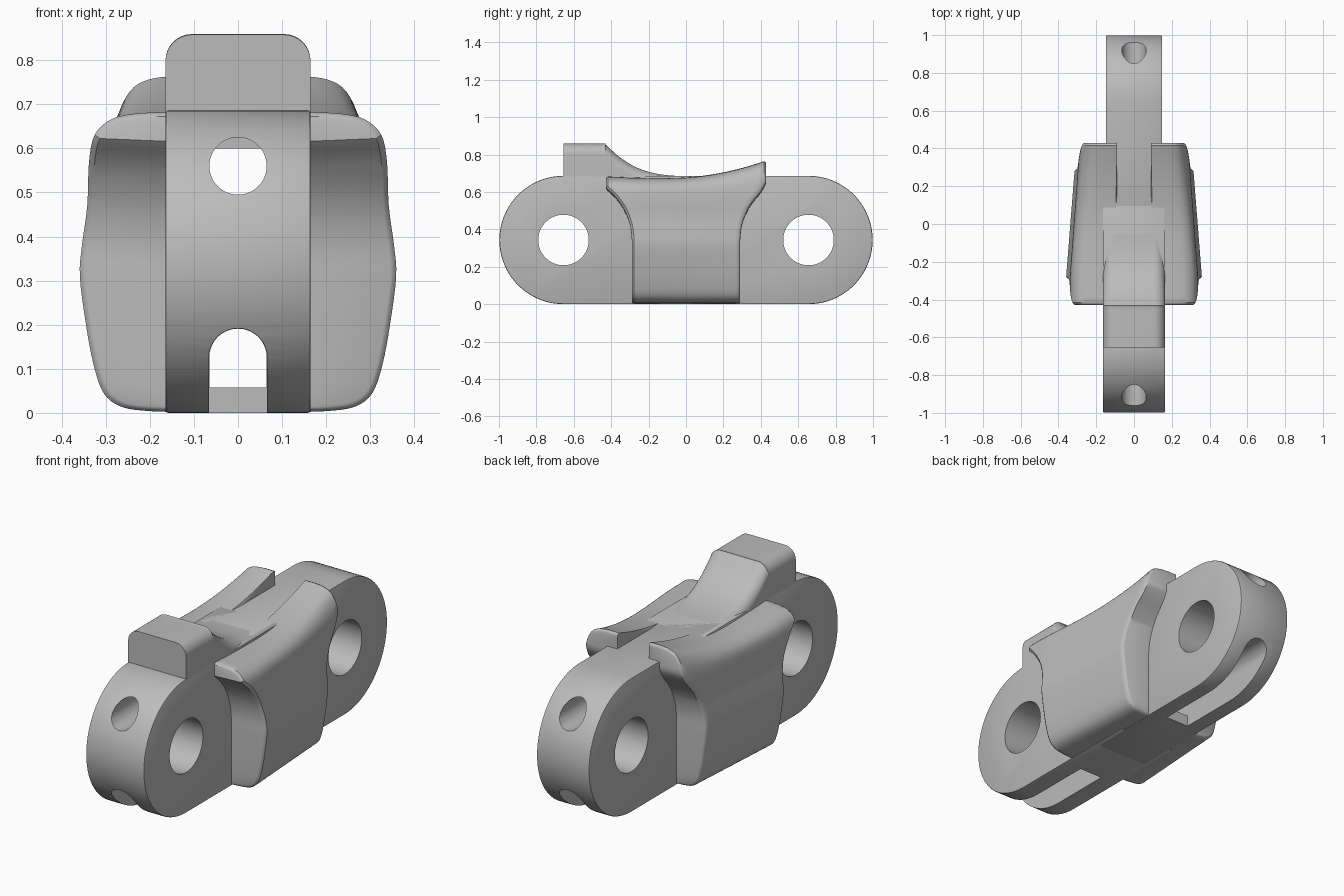
import bpy, bmesh, math
from mathutils import Vector

cube = bpy.data.objects.get("Cube")
if cube:
    bpy.data.objects.remove(cube)

steel = bpy.data.materials.new("light_grey_steel")
GREY = (0.5, 0.5, 0.5, 1)
steel.use_nodes = True
steel.diffuse_color = GREY
steel.node_tree.nodes["Principled BSDF"].inputs["Base Color"].default_value = GREY

PIN_Y, PIN_Z, END_R = 0.655, 0.343, 0.343


def loft(name, rings, caps=True):
    """Solid through closed rings of points."""
    bm = bmesh.new()
    rows = [[bm.verts.new(p) for p in ring] for ring in rings]
    n = len(rows[0])
    for a, b in zip(rows, rows[1:]):
        for i in range(n):
            j = (i + 1) % n
            bm.faces.new((a[i], a[j], b[j], b[i]))
    for row in (rows[0], rows[-1]):
        if caps == "ladder":
            for i in range(n // 2 - 1):
                bm.faces.new((row[i], row[i + 1], row[n - 2 - i], row[n - 1 - i]))
        else:
            bm.faces.new(row)
    bmesh.ops.recalc_face_normals(bm, faces=bm.faces)
    mesh = bpy.data.meshes.new(name)
    bm.to_mesh(mesh)
    bm.free()
    mesh.materials.append(steel)
    obj = bpy.data.objects.new(name, mesh)
    bpy.context.collection.objects.link(obj)
    return obj


def arc(cx, cz, r, start, end, steps):
    angles = [math.radians(start + (end - start) * k / steps) for k in range(steps + 1)]
    return [(cx + r * math.cos(a), cz + r * math.sin(a)) for a in angles]


def finish(obj):
    """Apply the modifiers and smooth the shading."""
    bpy.ops.object.select_all(action='DESELECT')
    obj.select_set(True)
    bpy.context.view_layer.objects.active = obj
    for mod in list(obj.modifiers):
        bpy.ops.object.modifier_apply(modifier=mod.name)
    bpy.ops.object.shade_smooth_by_angle(angle=math.radians(35))


def along_y(name, section, y0, y1):
    return loft(name, [[(x, y, z) for x, z in section] for y in (y0, y1)])


def along_x(name, section, half):
    return loft(name, [[(x, y, z) for y, z in section] for x in (-half, half)])


def spline(points, steps):
    """Smooth curve through the points."""
    pts = [Vector(p) for p in points]
    pts = [pts[0]] + pts + [pts[-1]]
    out = []
    for a, b, c, d in zip(pts, pts[1:], pts[2:], pts[3:]):
        for k in range(steps):
            t = k / steps
            out.append(0.5 * (2 * b + (c - a) * t + (2 * a - 5 * b + 4 * c - d) * t ** 2
                              + (3 * b - a - 3 * c + d) * t ** 3))
    return out + [pts[-1]]


# Cutters: cable bore, flat-floored tunnel, and the open slots at the two ends
def arch(r, floor):
    return arc(0, 0.126, r, 0, 180, 20) + [(-r, floor), (r, floor)]


cutters = [along_y("bore_cutter", arc(0, 0.56, 0.065, 0, 352.5, 47), -1.2, 1.2),
           along_y("tunnel_cutter", arch(0.065, 0.058), -0.6, 0.6)]
for sign in (-1, 1):
    cutters.append(along_y("slot_cutter", arch(0.066, -0.1), sign * 0.33, sign * 1.2))
    cutters.append(along_x("pin_cutter", arc(sign * PIN_Y, PIN_Z, 0.135, 0, 354, 59), 0.4))

# Link bar: a wide front half and a slightly narrower back half
for name, sign, half in (("front_bar", -1, 0.165), ("back_bar", 1, 0.149)):
    side = [(sign * y, z) for y, z in arc(PIN_Y, PIN_Z, END_R, -90, 90, 36)]
    side += [(-sign * 0.1, 2 * END_R), (-sign * 0.1, 0)]
    bar = along_x(name, side, half)
    bevel = bar.modifiers.new("edge", 'BEVEL')
    bevel.width, bevel.segments = 0.006, 2
    bevel.limit_method, bevel.angle_limit = 'ANGLE', math.radians(40)
    for cutter in cutters:
        cut = bar.modifiers.new("cut", 'BOOLEAN')
        cut.operation, cut.solver, cut.object = 'DIFFERENCE', 'EXACT', cutter
    finish(bar)
for cutter in cutters:
    bpy.data.objects.remove(cutter)

# Raised stop on top, sweeping down to the bar
crest = [(-0.655, 0.858), (-0.45, 0.858), (-0.43, 0.853), (-0.36, 0.79), (-0.27, 0.733),
         (-0.17, 0.7), (-0.07, 0.687), (0.03, 0.684)]
rings = []
for y, top in spline(crest, 4):
    r = 0.06
    corner = arc(0.1645 - r, top - r, r, 0, 90, 8)
    section = [(0.1645, 0.6)] + corner + [(-x, z) for x, z in reversed(corner)] + [(-0.1645, 0.6)]
    rings.append([(x, y, z) for x, z in section])
finish(loft("top_stop", rings))

# Side pads: a rounded outline swept along the bar, with ends hollowed around the pins
outline = spline([(0.12, 0.002), (0.2, 0.004), (0.265, 0.014), (0.305, 0.045), (0.328, 0.11),
                  (0.345, 0.2), (0.359, 0.31), (0.354, 0.38), (0.342, 0.47), (0.338, 0.57),
                  (0.325, 0.632), (0.29, 0.667), (0.24, 0.681), (0.17, 0.685), (0.105, 0.685)], 4)
INNER = 0.09


def pad_reach(z):
    if z < PIN_Z:
        return 0.29
    return min(0.428, PIN_Y - math.sqrt(max(0, 0.365 ** 2 - (z - PIN_Z) ** 2)))


def pad_top(y):
    return 0.674 + (0.337 if y > -0.1 else 0.08) * (y + 0.1) ** 2


# Each station: fraction of the reach, distance in from the end, amount of rounding
ends = [(1, 0.0, 1.0), (1, 0.0035, 0.5), (1, 0.012, 0.0)]
stations = [(-f, -d, e) for f, d, e in ends]
stations += [(k / 10, 0, 0) for k in range(-9, 10)] + ends[::-1]
rings = []
for frac, inset, rounding in stations:
    outer, inner = [], []
    for x, z in outline:
        y = frac * pad_reach(z) - inset
        width = 1 - 0.22 * max(0, y + 0.28)
        lift = min(1, max(0, (z - 0.6) / 0.085)) * (pad_top(y) - 0.685)
        px = INNER + (x * width - INNER) * (1 - 0.05 * rounding)
        pz = PIN_Z + (z + lift - PIN_Z) * (1 - 0.03 * rounding)
        outer.append((px, y, pz))
        inner.append((INNER, y, pz * 0.985))
    rings.append(outer + inner[::-1])
left_pad = loft("left_pad", rings, caps="ladder")
right_pad = loft("right_pad", [[(-x, y, z) for x, y, z in ring] for ring in rings], caps="ladder")
finish(left_pad)
finish(right_pad)
